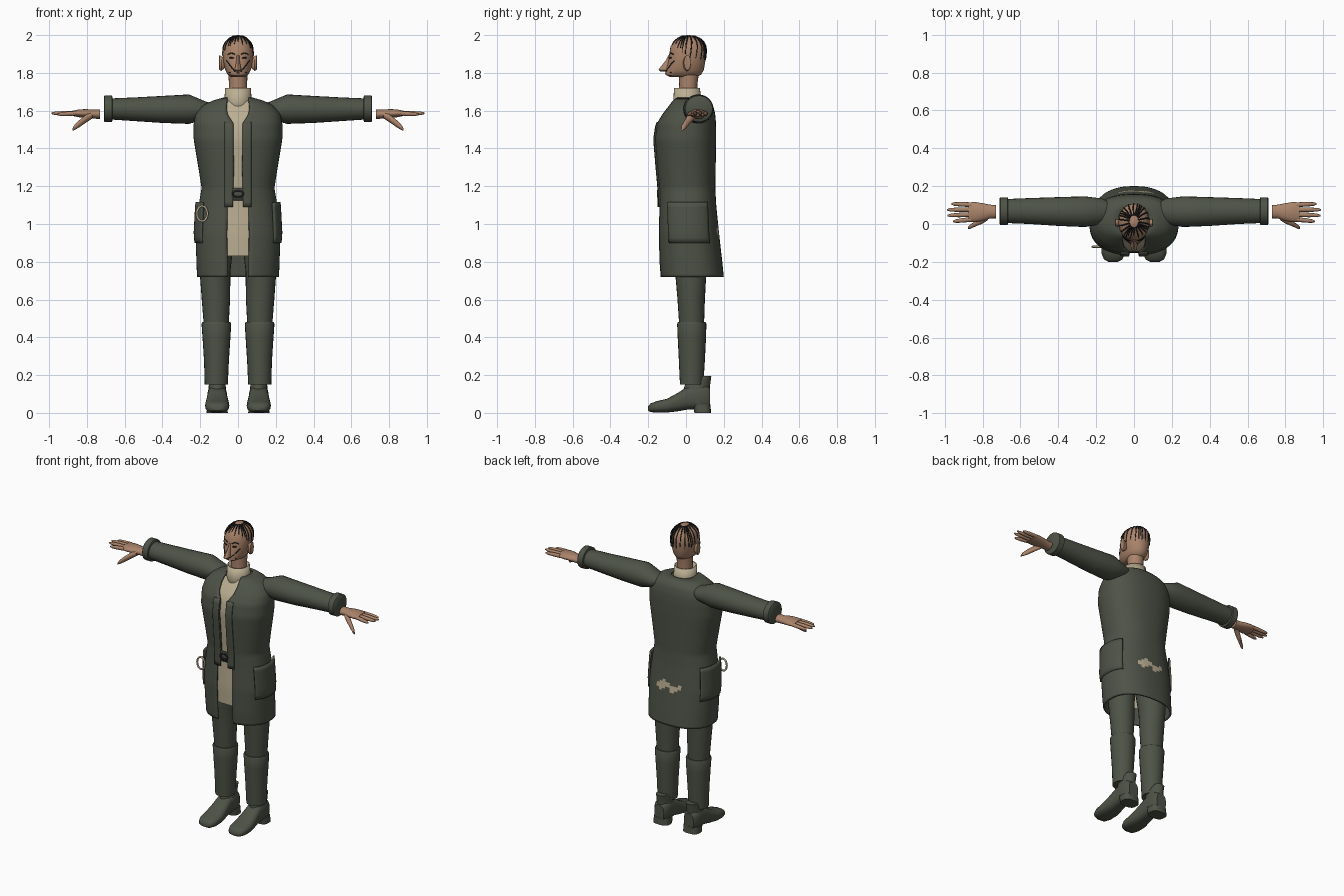
import bpy, bmesh, math

cube = bpy.data.objects.get("Cube")
if cube:
    bpy.data.objects.remove(cube)

PI = math.pi


def material(name, rgb):
    m = bpy.data.materials.new(name)
    m.use_nodes = True
    m.diffuse_color = (*rgb, 1)
    bsdf = next(n for n in m.node_tree.nodes if n.type == "BSDF_PRINCIPLED")
    bsdf.inputs["Base Color"].default_value = (*rgb, 1)
    bsdf.inputs["Roughness"].default_value = 0.8
    return m


CLOTH = material("dark_green_cloth", (0.075, 0.085, 0.062))
CREAM = material("cream_linen", (0.50, 0.43, 0.29))
SKIN = material("skin", (0.40, 0.23, 0.145))
HAIR = material("black_hair", (0.012, 0.013, 0.012))


def add_mesh(name, rings, mat, closed=True, caps=True, mirror=False, thick=0):
    """Skin a list of point rings into one surface."""
    bm = bmesh.new()
    rows = [[bm.verts.new(p) for p in r] for r in rings]
    n = len(rows[0])
    for a, b in zip(rows, rows[1:]):
        for i in range(n if closed else n - 1):
            j = (i + 1) % n
            bm.faces.new((a[i], a[j], b[j], b[i]))
    if closed and caps:
        bm.faces.new(rows[0])
        bm.faces.new(rows[-1])
    bmesh.ops.recalc_face_normals(bm, faces=bm.faces)
    me = bpy.data.meshes.new(name)
    bm.to_mesh(me)
    bm.free()
    me.materials.append(mat)
    ob = bpy.data.objects.new(name, me)
    bpy.context.collection.objects.link(ob)
    if mirror:
        ob.modifiers.new("Mirror", "MIRROR").use_mirror_merge = False
    if thick:
        s = ob.modifiers.new("Thickness", "SOLIDIFY")
        s.thickness, s.offset = thick, 0
    return ob


def loft(name, axis, rows, mat, n=20, p=1.0, **kw):
    """Rows of (position, low u, high u, low v, high v) along an axis."""
    rings = []
    for pos, u0, u1, v0, v1 in rows:
        ring = []
        for i in range(n):
            c, s = math.cos(2 * PI * i / n), math.sin(2 * PI * i / n)
            q = [(u0 + u1) / 2 + (u1 - u0) / 2 * math.copysign(abs(c) ** p, c),
                 (v0 + v1) / 2 + (v1 - v0) / 2 * math.copysign(abs(s) ** p, s)]
            q.insert("xyz".index(axis), pos)
            ring.append(q)
        rings.append(ring)
    return add_mesh(name, rings, mat, **kw)


def at(rows, z):
    """Interpolate profile rows (z, half width, front y, back y, ...)."""
    if z <= rows[0][0]:
        return rows[0][1:]
    for a, b in zip(rows, rows[1:]):
        if z <= b[0]:
            f = (z - a[0]) / (b[0] - a[0])
            return [u + (v - u) * f for u, v in zip(a[1:], b[1:])]
    return rows[-1][1:]


def surf(rows, z, t, off=0.0, p=0.85):
    """Point on a profile; t = 0 is the front, growing towards +x."""
    hw, yf, yb = at(rows, z)[:3]
    s, c = math.sin(t), math.cos(t)
    return ((hw + off) * math.copysign(abs(s) ** p, s),
            (yf + yb) / 2 - ((yb - yf) / 2 + off) * math.copysign(abs(c) ** p, c), z)


def angle_of(rows, z, x, p=0.85):
    return math.asin(min(1, x / at(rows, z)[0]) ** (1 / p))


def levels(z0, z1, n):
    return [z0 + (z1 - z0) * i / n for i in range(n + 1)]


def sheet(name, rows, zs, span, n, off, mat, **kw):
    rings = []
    for z in zs:
        a, b = span(z)
        o = off(z) if callable(off) else off
        rings.append([surf(rows, z, a + (b - a) * i / n, o) for i in range(n + 1)])
    return add_mesh(name, rings, mat, closed=False, **kw)


def strand(name, pts, radius, mat, cyclic=False, taper=False):
    cu = bpy.data.curves.new(name, "CURVE")
    cu.dimensions = "3D"
    cu.bevel_depth, cu.bevel_resolution = radius, 1
    cu.use_fill_caps = True
    sp = cu.splines.new("POLY")
    sp.points.add(len(pts) - 1)
    for i, q in enumerate(pts):
        sp.points[i].co = (*q, 1)
        sp.points[i].radius = 1 - 0.6 * i / len(pts) if taper else 1
    sp.use_cyclic_u = cyclic
    cu.materials.append(mat)
    bpy.context.collection.objects.link(bpy.data.objects.new(name, cu))


# Long coat, open down the front: z, half width, front, back, opening
coat = [(0.72, .212, -.132, .195, .055), (0.80, .215, -.138, .187, .056),
        (0.95, .220, -.142, .170, .058), (1.10, .203, -.138, .155, .055),
        (1.19, .188, -.140, .150, .024), (1.30, .205, -.150, .152, .022),
        (1.45, .230, -.162, .155, .024), (1.53, .230, -.150, .154, .024),
        (1.58, .220, -.122, .150, .055), (1.62, .188, -.092, .140, .060),
        (1.645, .145, -.075, .125, .058), (1.665, .075, -.062, .090, .055)]


def coat_span(z):
    t = angle_of(coat, z, at(coat, z)[3])
    return t, 2 * PI - t


coat_ob = sheet("long_coat", coat, levels(0.72, 1.665, 63), coat_span, 56, 0, CLOTH, thick=.01)
# Worn ragged patch low on the back
coat_ob.data.materials.append(CREAM)
for f in coat_ob.data.polygons:
    c = f.center
    if c.y > .08 and abs(c.x - .01) < .09 and .945 + .015 * math.sin(70 * c.x) < c.z < .985 + .015 * math.sin(45 * c.x):
        f.material_index = 1

# Shirt under the coat, lapels, pockets and belt
sheet("shirt", coat, levels(.83, 1.65, 30), lambda z: (0, 2 * PI), 48, -.016, CREAM)
sheet("lapel", coat, levels(1.09, 1.54, 16),
      lambda z: (angle_of(coat, z, .025), angle_of(coat, z, .068)), 4, .008, CLOTH,
      mirror=True, thick=.008)
sheet("side_pocket", coat, levels(.90, 1.115, 8), lambda z: (.30 * PI, .70 * PI), 14,
      lambda z: .006 + .06 * (z - .90), CLOTH, mirror=True, thick=.012)
sheet("belt", coat, levels(1.125, 1.19, 3),
      lambda z: (-angle_of(coat, z, .06), angle_of(coat, z, .06)), 8, .002, CLOTH, thick=.008)
loop = [2 * PI * i / 24 for i in range(24)]
strand("belt_buckle", [(.028 * math.cos(a), -.147, 1.16 + .018 * math.sin(a)) for a in loop],
       .006, HAIR, cyclic=True)
strand("hanging_ring", [(-.19 + .028 * math.cos(a), -.12, 1.055 + .04 * math.sin(a)) for a in loop],
       .006, CREAM, cyclic=True)

# Sleeves and cuffs
loft("sleeve", "x", [(.10, .04, .10, 1.585, 1.630), (.17, .0, .135, 1.555, 1.648),
                     (.26, -.016, .146, 1.530, 1.686), (.40, -.010, .142, 1.535, 1.678),
                     (.55, .0, .137, 1.545, 1.670), (.67, .005, .132, 1.553, 1.665)],
     CLOTH, mirror=True, n=24)
loft("cuff", "x", [(.665, .0, .136, 1.546, 1.672), (.668, -.005, .141, 1.540, 1.680),
                   (.706, -.005, .141, 1.540, 1.680), (.710, .0, .136, 1.546, 1.675)],
     CLOTH, mirror=True, n=24)

# Hands
loft("palm", "x", [(.73, .030, .100, 1.555, 1.607), (.76, .030, .102, 1.558, 1.605),
                   (.80, .016, .110, 1.562, 1.608), (.84, .010, .116, 1.565, 1.607),
                   (.875, .012, .114, 1.572, 1.600)], SKIN, mirror=True)
for name, y0, y1, tip, dz in (("index", .024, .014, .955, -.006), ("middle", .050, .045, .985, 0),
                              ("ring", .076, .075, .988, .0), ("little", .102, .106, .965, -.004)):
    rows = []
    for f, r in ((0, .0125), (.5, .012), (.85, .0095), (1, .004)):
        y, z = y0 + (y1 - y0) * f, 1.586 + dz * f
        rows.append((.86 + (tip - .86) * f, y - r, y + r, z - r, z + r))
    loft(name + "_finger", "x", rows, SKIN, mirror=True, n=10)
loft("thumb", "x", [(.77, .022, .062, 1.560, 1.595), (.80, .002, .042, 1.540, 1.582),
                    (.84, -.014, .014, 1.512, 1.550), (.866, -.026, -.004, 1.497, 1.524),
                    (.876, -.026, -.014, 1.494, 1.506)], SKIN, mirror=True, n=12)

# Trousers, gaiters and shoes
loft("trouser_leg", "z", [(.45, .050, .180, -.035, .095), (.60, .042, .192, -.045, .100),
                          (.75, .040, .203, -.058, .108), (1.0, .012, .190, -.09, .12)],
     CLOTH, mirror=True, n=24)
loft("gaiter", "z", [(.15, .054, .176, -.032, .092), (.28, .048, .180, -.038, .100),
                     (.40, .040, .188, -.044, .106), (.47, .036, .193, -.047, .108),
                     (.48, .040, .189, -.043, .104)], CLOTH, mirror=True, n=24)
loft("shoe", "y", [(-.200, .085, .135, .012, .035), (-.188, .062, .158, .004, .050),
                   (-.155, .048, .172, .002, .062), (-.100, .046, .174, .002, .075),
                   (-.045, .052, .168, .008, .105), (.010, .058, .162, .018, .140),
                   (.060, .058, .162, .018, .150), (.105, .060, .160, .018, .150),
                   (.128, .075, .145, .024, .130)], CLOTH, mirror=True, n=24, p=.75)
loft("shoe_shaft", "z", [(.05, .060, .160, -.005, .128), (.12, .064, .156, -.015, .124),
                         (.165, .066, .154, .0, .130), (.195, .075, .145, .075, .134)],
     CLOTH, mirror=True)
loft("shoe_heel", "z", [(0, .054, .166, .045, .132), (.045, .056, .164, .035, .130)],
     CLOTH, mirror=True, p=.7)

# Neck and standing collar
loft("neck", "z", [(1.64, -.05, .05, -.040, .062), (1.74, -.048, .048, -.036, .060),
                   (1.82, -.052, .052, -.040, .072)], SKIN)
loft("shirt_collar", "z", [(1.60, -.074, .074, -.075, .085), (1.66, -.068, .068, -.062, .075),
                           (1.72, -.064, .064, -.060, .070)], CREAM, caps=False, n=28, thick=.008)

# Head
head = [(1.778, .035, -.085, .055), (1.790, .054, -.108, .080), (1.815, .068, -.106, .094),
        (1.86, .078, -.094, .102), (1.90, .082, -.088, .107), (1.94, .078, -.082, .106),
        (1.965, .065, -.066, .093), (1.985, .043, -.041, .070), (1.996, .020, -.014, .042),
        (2.0, .006, .005, .020)]
add_mesh("head", [[surf(head, r[0], a, p=.95) for a in levels(0, 2 * PI, 32)[:-1]] for r in head], SKIN)
loft("nose", "z", [(1.808, -.008, .008, -.138, -.09), (1.816, -.018, .018, -.146, -.08),
                   (1.835, -.014, .014, -.132, -.08), (1.865, -.009, .009, -.108, -.07),
                   (1.895, -.008, .008, -.092, -.07)], SKIN, n=12)
loft("ear", "x", [(.070, -.008, .018, 1.825, 1.875), (.088, -.016, .026, 1.810, 1.890),
                  (.099, -.010, .026, 1.815, 1.895), (.101, .0, .018, 1.830, 1.880)],
     SKIN, mirror=True, n=14)

# Facial lines: brows, eyes, cheek folds and mouth
for side, s in (("left", 1), ("right", -1)):
    def on_face(x, z):
        return surf(head, z, s * angle_of(head, z, x, .95), .001, p=.95)
    strand(side + "_brow", [on_face(.016, 1.898), on_face(.034, 1.906), on_face(.054, 1.898)], .003, HAIR)
    strand(side + "_eye", [on_face(.022, 1.879), on_face(.044, 1.880)], .004, HAIR)
    strand(side + "_cheek_fold", [on_face(.060, 1.865), on_face(.042, 1.840), on_face(.014, 1.806)], .003, HAIR)
    strand(side + "_mouth_line", [on_face(.002, 1.799), on_face(.045, 1.803)], .003, HAIR)

# Thin strands of hair combed out from the crown
COUNT = 26
for i in range(COUNT):
    a = 2 * PI * (i + .5) / COUNT
    back = (1 - math.cos(a)) / 2
    end = 1.965 - .085 * min(1, 1.5 * back) - .012 * (i % 2)
    pts = [surf(head, z, a + .12 * math.sin(9 * z + i), .001, p=.95) for z in levels(1.995, end, 9)]
    strand("hair_strand", pts, .0042, HAIR, taper=True)

# Smooth shading with sharp creases
bpy.ops.object.select_all(action="DESELECT")
for ob in bpy.context.scene.objects:
    if ob.type == "MESH":
        ob.select_set(True)
        bpy.context.view_layer.objects.active = ob
bpy.ops.object.shade_smooth_by_angle(angle=math.radians(40))
